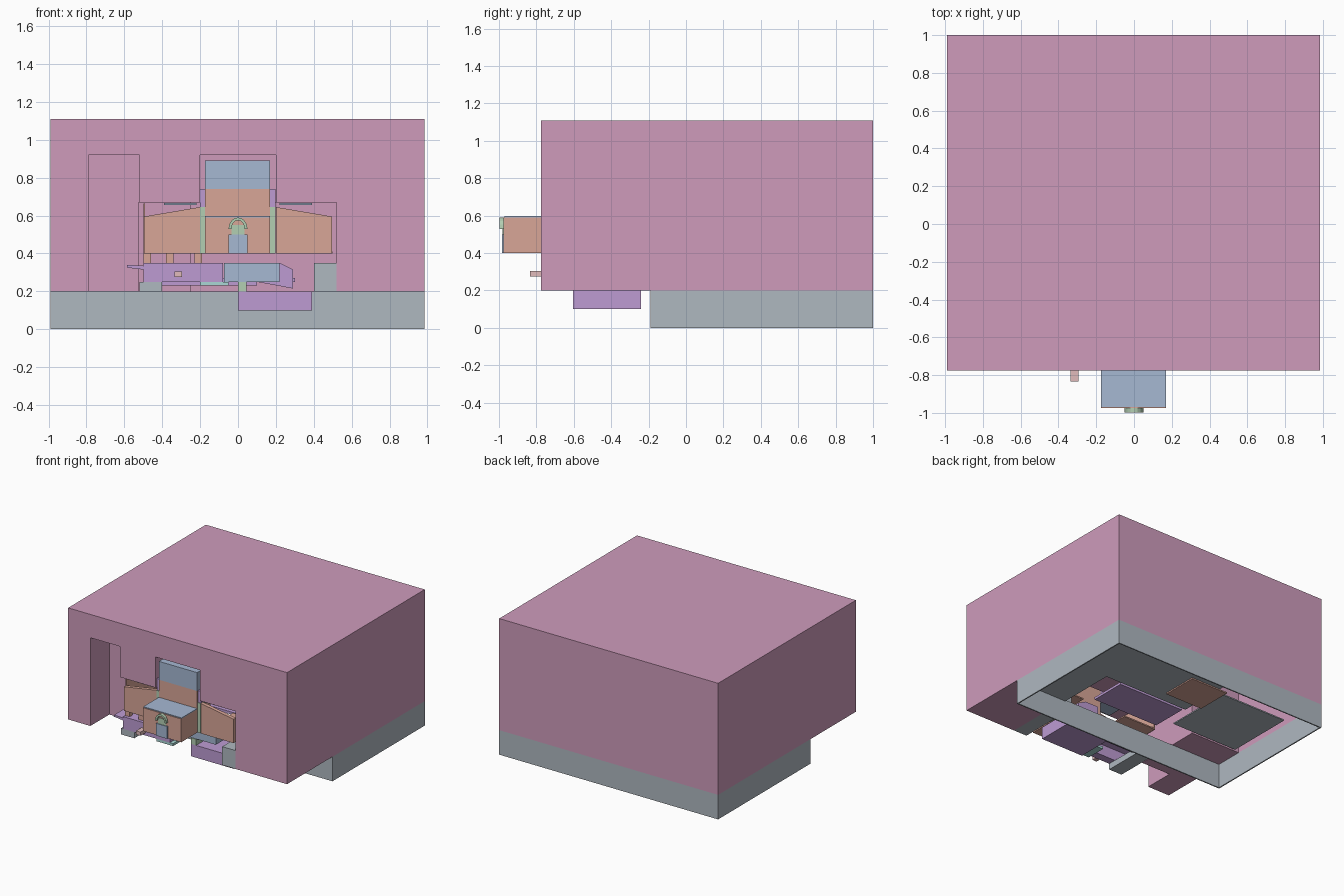
import bpy, bmesh, math

if "Cube" in bpy.data.objects:
    bpy.data.objects.remove(bpy.data.objects["Cube"])

COL = {"pink": (.62, .33, .5, 1), "grey": (.43, .48, .53, 1), "orange": (.69, .38, .31, 1),
       "blue": (.38, .48, .65, 1), "purple": (.51, .33, .65, 1), "green": (.45, .62, .45, 1),
       "teal": (.4, .68, .66, 1), "rose": (.75, .5, .5, 1)}
MATS = {}


def paint(ob, color):
    if color not in MATS:
        MATS[color] = bpy.data.materials.new(color)
        MATS[color].diffuse_color = COL[color]
    ob.data.materials.append(MATS[color])


def prism(name, profile, y0, y1, color):
    """Extrude an x/z profile along y."""
    bm = bmesh.new()
    f = bm.faces.new([bm.verts.new((x, y0, z)) for x, z in profile])
    ext = bmesh.ops.extrude_face_region(bm, geom=[f])["geom"]
    vs = [v for v in ext if isinstance(v, bmesh.types.BMVert)]
    bmesh.ops.translate(bm, verts=vs, vec=(0, y1 - y0, 0))
    bmesh.ops.recalc_face_normals(bm, faces=bm.faces)
    me = bpy.data.meshes.new(name)
    bm.to_mesh(me)
    bm.free()
    ob = bpy.data.objects.new(name, me)
    bpy.context.collection.objects.link(ob)
    if color:
        paint(ob, color)
    return ob


def box(name, x0, x1, y0, y1, z0, z1, color):
    return prism(name, [(x0, z0), (x1, z0), (x1, z1), (x0, z1)], y0, y1, color)


# Main block, with doorway, stepped recess and rear room cut out
block = box("main_block", -.99, .985, -.775, 1, .2, 1.11, "pink")
cuts = [(-.79, -.52, -.9, -.53, .1, .92),
        (-.2, .2, -.9, -.53, .1, .92),
        (-.525, .52, -.9, .3, .1, .67),
        (-.98, -.25, .05, .98, .1, .9)]
for c in cuts:
    cutter = box("cutter", *c, None)
    cutter.hide_render = True
    mod = block.modifiers.new("cut", "BOOLEAN")
    mod.object, mod.operation, mod.solver = cutter, "DIFFERENCE", "EXACT"
    bpy.context.view_layer.objects.active = block
    bpy.ops.object.modifier_apply(modifier=mod.name)
    bpy.data.objects.remove(cutter)

# Hollow plinth, open underneath
box("plinth_front", -.99, .985, -.19, -.18, 0, .2, "grey")
box("plinth_back", -.99, .985, .99, 1, 0, .2, "grey")
box("plinth_left", -.99, -.98, -.18, .99, 0, .2, "grey")
box("plinth_right", .975, .985, -.18, .99, 0, .2, "grey")
box("plinth_deck_back", -.25, .975, .3, .99, .19, .2, "grey")
box("plinth_deck_right", .52, .975, -.18, .3, .19, .2, "grey")
box("rear_floor", -.92, -.32, .08, .65, .19, .2, "grey")
box("rear_room_floor", -.32, .02, .4, .7, .18, .19, "orange")

# Central tower facade
box("tower_lower", -.175, .17, -.77, -.6, .4, .74, "orange")
box("tower_upper", -.175, .17, -.77, -.6, .74, .89, "blue")
for i, x in enumerate((-.2, .17)):
    box(f"tower_post_{i}", x, x + .027, -.765, -.7, .4, .645, "green")
    box(f"tower_jamb_{i}", x, x + .027, -.76, -.6, .645, .74, "purple")

# Porch with a roof and an arched door
box("porch", -.175, .17, -.975, -.77, .4, .59, "orange")
box("porch_roof", -.175, .17, -.97, -.77, .59, .597, "blue")
box("porch_door", -.05, .05, -.985, -.975, .4, .5, "blue")
arc = [(.05 * math.cos(math.pi * i / 8), .53 + .06 * math.sin(math.pi * i / 8)) for i in range(9)]
inner = [(.035 * math.cos(math.pi * i / 8), .53 + .045 * math.sin(math.pi * i / 8)) for i in range(8, -1, -1)]
prism("porch_arch", arc + inner, -.998, -.975, "green")
box("porch_door_panel", -.035, .035, -.98, -.975, .5, .55, "green")

# Side wings with sloping tops
for side, s in (("left", -1), ("right", 1)):
    prism(f"wing_{side}", [(s * .2, .4), (s * .495, .4), (s * .495, .595), (s * .2, .645)],
          -.765, -.735, "orange")
    box(f"wing_floor_{side}", min(s * .2, s * .5), max(s * .2, s * .5), -.735, -.35, .4, .41, "orange")
    box(f"wing_beam_{side}", min(s * .22, s * .39), max(s * .22, s * .39), -.75, -.5, .655, .667, "blue")
box("wing_end_left", -.5, -.49, -.735, -.35, .4, .665, "orange")

# Ledges and counters below the facade
box("counter_left", -.5, -.08, -.765, -.7, .25, .35, "purple")
box("counter_top", -.5, -.08, -.765, -.5, .34, .35, "purple")
prism("counter_tip", [(-.585, .325), (-.5, .315), (-.5, .335), (-.585, .34)], -.76, -.6, "purple")
box("counter_middle", -.075, .22, -.6, -.4, .25, .35, "blue")
prism("counter_wedge", [(.1, .25), (.29, .215), (.29, .315), (.22, .35), (.1, .35)], -.4, -.3, "purple")
box("walkway", -.4, .1, -.5, -.3, .23, .25, "purple")
box("step_plate", -.2, -.05, -.765, -.6, .23, .25, "teal")
box("inner_plate", -.3, .3, -.1, .2, .25, .27, "purple")
for i, x in enumerate((-.5, -.38, -.23)):
    box(f"counter_post_{i}", x, x + .04, -.74, -.7, .35, .4, "orange")
box("wall_peg", -.335, -.295, -.835, -.765, .275, .305, "rose")
box("stand_right", .4, .52, -.775, -.25, .2, .35, "grey")
box("stand_left", -.52, -.4, -.765, -.3, .2, .25, "grey")

# Hanging lower chamber
box("lower_chamber", 0, .39, -.605, -.24, .1, .2, "purple")
box("chamber_curb", 0, .045, -.605, -.4, .2, .25, "green")

for m in bpy.data.materials:
    if m.users and not m.is_grease_pencil:
        m.use_nodes = True
        m.node_tree.nodes["Principled BSDF"].inputs["Base Color"].default_value = m.diffuse_color
